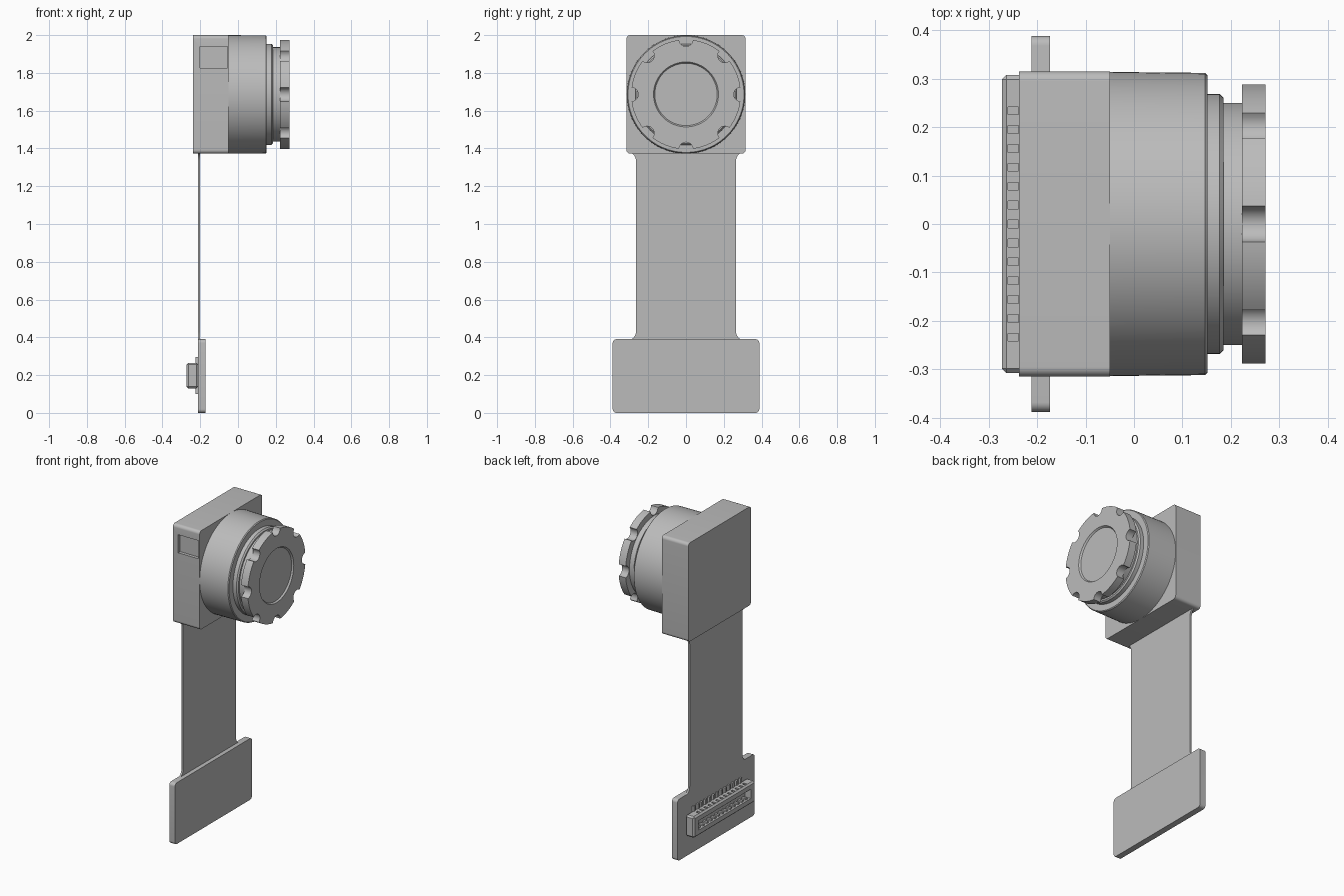
import bpy, bmesh, math
from mathutils import Matrix

cube = bpy.data.objects.get("Cube")
if cube:
    bpy.data.objects.remove(cube, do_unlink=True)

GREY = (0.5, 0.5, 0.5, 1)
grey = bpy.data.materials.new("plain grey")
grey.use_nodes = True
grey.diffuse_color = GREY
grey.node_tree.nodes["Principled BSDF"].inputs["Base Color"].default_value = GREY
AXIS_Z = 1.686


def finish(name, bm, smooth=False):
    bmesh.ops.recalc_face_normals(bm, faces=bm.faces)
    mesh = bpy.data.meshes.new(name)
    bm.to_mesh(mesh)
    bm.free()
    mesh.materials.append(grey)
    ob = bpy.data.objects.new(name, mesh)
    bpy.context.collection.objects.link(ob)
    if smooth:
        bpy.ops.object.select_all(action='DESELECT')
        ob.select_set(True)
        bpy.context.view_layer.objects.active = ob
        bpy.ops.object.shade_smooth_by_angle(angle=math.radians(30))
    return ob


def add_box(bm, x0, x1, y0, y1, z0, z1):
    place = Matrix.Translation(((x0 + x1) / 2, (y0 + y1) / 2, (z0 + z1) / 2))
    size = Matrix.Diagonal((x1 - x0, y1 - y0, z1 - z0, 1))
    return bmesh.ops.create_cube(bm, size=1, matrix=place @ size)["verts"]


def prism(name, outline, x0, x1):
    """Extrude a (y, z) outline along x."""
    bm = bmesh.new()
    face = bm.faces.new([bm.verts.new((x0, y, z)) for y, z in outline])
    top = bmesh.ops.extrude_face_region(bm, geom=[face])["geom"]
    bmesh.ops.translate(bm, vec=(x1 - x0, 0, 0),
                        verts=[v for v in top if isinstance(v, bmesh.types.BMVert)])
    return finish(name, bm, True)


def arc(cy, cz, r, a0, a1, n=8):
    angles = [math.radians(a0 + (a1 - a0) * i / n) for i in range(n + 1)]
    return [(cy + r * math.cos(a), cz + r * math.sin(a)) for a in angles]


def rounded(w, z0, z1, r):
    """Rounded rectangle outline, half width w."""
    return (arc(w - r, z1 - r, r, 0, 90) + arc(r - w, z1 - r, r, 90, 180)
            + arc(r - w, z0 + r, r, 180, 270) + arc(w - r, z0 + r, r, 270, 360))


def lathe(name, profile, steps=96):
    """Spin an (x, radius) profile around the lens axis."""
    bm = bmesh.new()
    verts = [bm.verts.new((x, 0, AXIS_Z + r)) for x, r in profile]
    edges = [bm.edges.new(pair) for pair in zip(verts, verts[1:])]
    bmesh.ops.spin(bm, geom=verts + edges, cent=(0, 0, AXIS_Z), axis=(1, 0, 0),
                   angle=math.tau, steps=steps)
    bmesh.ops.remove_doubles(bm, verts=bm.verts, dist=0.0001)
    return finish(name, bm, True)


def cut(ob, cutter):
    mod = ob.modifiers.new("cut", 'BOOLEAN')
    mod.operation = 'DIFFERENCE'
    mod.solver = 'EXACT'
    mod.object = cutter
    cutter.hide_render = True
    cutter.hide_viewport = True
    cutter.display_type = 'WIRE'


# Square housing with a shallow pocket in its front side
housing = prism("housing", rounded(0.315, 1.372, 2.0, 0.02), -0.237, -0.05)
bm = bmesh.new()
add_box(bm, -0.2, -0.056, -0.4, -0.295, 1.825, 1.94)
cut(housing, finish("pocket_cutter", bm))

# Lens barrel, stepped collar and neck
lathe("lens_barrel", [(-0.06, 0), (-0.06, 0.314), (0.147, 0.312), (0.152, 0.307), (0.152, 0)])
lathe("lens_collar", [(0.14, 0), (0.14, 0.268), (0.177, 0.268), (0.185, 0.26), (0.185, 0)])
lathe("lens_neck", [(0.18, 0), (0.18, 0.25), (0.23, 0.25), (0.23, 0)])

# Focus ring: disc outline with eight scalloped grips
R, GRIP, N = 0.29, 0.037, 8
outline = []
half = math.degrees(2 * math.asin(GRIP / R / 2))
for i in range(N):
    a = 360 * i / N
    outline += arc(0, AXIS_Z, R, a + half, a + 360 / N - half, 10)
    b = math.radians(a + 360 / N)
    cy, cz = R * math.cos(b), AXIS_Z + R * math.sin(b)
    outline += arc(cy, cz, GRIP, a + 360 / N - 94, a + 360 / N - 266, 10)[1:-1]
ring = prism("focus_ring", outline, 0.223, 0.272)

# Recessed lens window
window_cut = lathe("window_cutter", [(0.262, 0), (0.262, 0.165), (0.272, 0.172),
                                     (0.3, 0.172), (0.3, 0)], 64)
cut(ring, window_cut)

# Flexible ribbon, flared at both ends
w, r, top, bottom = 0.265, 0.045, 1.38, 0.385
right = arc(w + r, bottom + r, r, 270, 180) + arc(w + r, top - r, r, 180, 90)
left = [(-y, z) for y, z in reversed(right)]
prism("ribbon", right + left, -0.212, -0.2)

# Stiffener plate
prism("connector_plate", rounded(0.388, 0, 0.39, 0.02), -0.212, -0.173)

# Connector shell with an open socket
bm = bmesh.new()
add_box(bm, -0.273, -0.21, -0.308, 0.308, 0.13, 0.265)
bmesh.ops.bevel(bm, geom=bm.edges[:], offset=0.01, segments=1, affect='EDGES')
shell = finish("connector_shell", bm)
bm = bmesh.new()
add_box(bm, -0.3, -0.232, -0.262, 0.262, 0.168, 0.227)
for i in range(13):
    y = (i - 6) * 0.039
    for z0, z1 in ((0.12, 0.145), (0.25, 0.275)):
        add_box(bm, -0.26, -0.238, y - 0.008, y + 0.008, z0, z1)
cut(shell, finish("socket_cutter", bm))

# Contact pins: solder tails outside, contacts inside the socket
bm = bmesh.new()
for i in range(13):
    y = (i - 6) * 0.039
    for side in (-1, 1):
        def span(a, b):
            return sorted((0.1975 + side * a, 0.1975 + side * b))
        add_box(bm, -0.225, -0.211, y - 0.008, y + 0.008, *span(0.06, 0.098))
        add_box(bm, -0.262, -0.23, y - 0.008, y + 0.008, *span(0.02, 0.031))
finish("contact_pins", bm)
